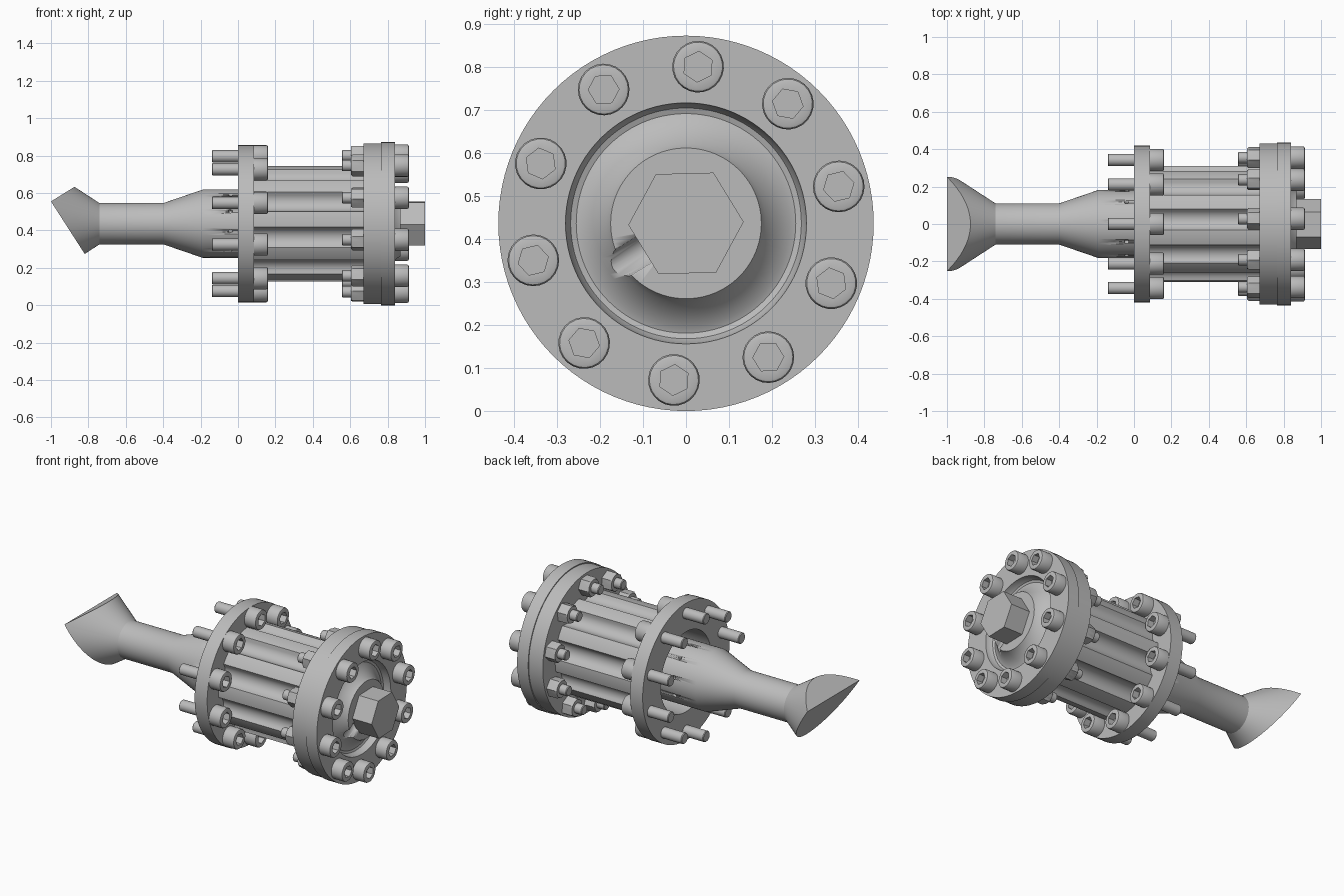
import bpy, bmesh
from math import sin, cos, pi, radians, sqrt
from mathutils import Vector, Matrix

AXIS_Z = 0.436
PHASE = radians(13.6)      # first bolt angle of the end cover
STEP = 2 * pi / 10

cube = bpy.data.objects.get("Cube")
if cube:
    bpy.data.objects.remove(cube, do_unlink=True)

steel = bpy.data.materials.new("steel_grey")
steel.use_nodes = True
GREY = (0.5, 0.5, 0.5, 1)
steel.diffuse_color = GREY
steel.node_tree.nodes["Principled BSDF"].inputs["Base Color"].default_value = GREY


# Radius rules used by the lathe
def round_(r, t):
    return r


def hexa(r, t):
    return r * cos(pi / 6) / cos(t % (pi / 3) - pi / 6)


def fluted(r, t, centre=0.33, groove=0.06):
    a = (t - PHASE + STEP / 2) % STEP - STEP / 2
    s = groove ** 2 - (centre * sin(a)) ** 2
    return min(r, centre * cos(a) - sqrt(s)) if s > 0 else r


def lathe(profile, segs=96, turn=0.0):
    """Sweep (x, radius[, rule]) points around the x axis."""
    bm = bmesh.new()
    rings = []
    for x, r, *rule in profile:
        f = rule[0] if rule else round_
        ring = []
        for i in range(segs):
            t = 2 * pi * i / segs
            rad = f(r, t)
            ring.append(bm.verts.new((x, rad * cos(t + turn), rad * sin(t + turn))))
        rings.append(ring)
    for a, b in zip(rings, rings[1:]):
        for i in range(segs):
            j = (i + 1) % segs
            bm.faces.new((a[i], a[j], b[j], b[i]))
    bmesh.ops.remove_doubles(bm, verts=bm.verts, dist=1e-5)
    bmesh.ops.recalc_face_normals(bm, faces=bm.faces)
    return bm


def to_mesh(bm, name):
    me = bpy.data.meshes.new(name)
    bm.to_mesh(me)
    bm.free()
    me.materials.append(steel)
    me.shade_smooth()
    me.set_sharp_from_angle(angle=radians(28))
    return me


def add(me, name, angle=0.0):
    ob = bpy.data.objects.new(name, me)
    ob.location.z = AXIS_Z
    ob.rotation_euler.x = angle
    bpy.context.collection.objects.link(ob)
    return ob


def part(name, profile, **kw):
    return add(to_mesh(lathe(profile, **kw), name), name)


def bolt_circle(name, profile, radius, phase, turn=0.0):
    bm = lathe(profile, segs=24, turn=turn)
    bmesh.ops.translate(bm, verts=bm.verts, vec=(0, radius, 0))
    me = to_mesh(bm, name)
    for k in range(10):
        add(me, f"{name}_{k + 1}", phase + k * STEP)


def radial_cutter(name, target, x, r, inner, outer, angles):
    """Hidden radial drills subtracted from the target."""
    bm = bmesh.new()
    for a in angles:
        m = (Matrix.Rotation(a, 4, 'X') @ Matrix.Translation((x, (inner + outer) / 2, 0))
             @ Matrix.Rotation(pi / 2, 4, 'X'))
        bmesh.ops.create_cone(bm, cap_ends=True, segments=24, radius1=r, radius2=r,
                              depth=outer - inner, matrix=m)
    cutter = add(to_mesh(bm, name), name)
    cutter.hide_render = True
    cutter.hide_viewport = True
    cutter.display_type = 'WIRE'
    mod = target.modifiers.new("drill", 'BOOLEAN')
    mod.operation = 'DIFFERENCE'
    mod.solver = 'EXACT'
    mod.object = cutter


# Fluted drum, hollow at the nozzle end
part("fluted_body", [(0.6, 0), (0.6, 0.245), (0.08, 0.245), (0.08, 0.31, fluted),
                     (0.68, 0.31, fluted), (0.68, 0)], segs=360)

# Flange at the nozzle end
part("rear_flange", [(0, 0.245), (0, 0.42), (0.085, 0.42), (0.085, 0.245), (0, 0.245)])

# Flange at the cover end
part("front_flange", [(0.67, 0), (0.67, 0.43), (0.765, 0.43), (0.765, 0)])

# Cover with a dished groove around a conical boss
cover = part("end_cover", [(0.765, 0), (0.765, 0.436), (0.84, 0.436), (0.84, 0.28),
                           (0.815, 0.276), (0.8, 0.268), (0.795, 0.255), (0.8, 0.24),
                           (0.822, 0.212), (0.85, 0.185), (0.87, 0.175), (0.87, 0)])
radial_cutter("boss_notch_cutter", cover, 0.87, 0.035, 0.1, 0.2, [radians(212)])

# Hexagonal plug
part("hex_plug", [(0.86, 0), (0.86, 0.134, hexa), (1, 0.134, hexa), (1, 0)],
     segs=24, turn=radians(1.5))

# Nozzle tube with a flared end cut to a chisel edge
bm = lathe([(0.62, 0), (0.62, 0.182), (-0.19, 0.182), (-0.4, 0.11), (-0.74, 0.11),
            (-1.14, 0.37), (-1.14, 0)])
for point, normal in (((-1, 0, 0.119), (-0.28, 0, -0.18)),
                      ((-1, 0, 0.119), (-0.081, 0, 0.13))):
    res = bmesh.ops.bisect_plane(bm, geom=bm.verts[:] + bm.edges[:] + bm.faces[:],
                                 plane_co=Vector(point), plane_no=Vector(normal),
                                 clear_outer=True)
    rim = [e for e in bm.edges if e.is_boundary]
    bmesh.ops.holes_fill(bm, edges=rim, sides=0)
bmesh.ops.recalc_face_normals(bm, faces=bm.faces)
nozzle = add(to_mesh(bm, "flared_nozzle"), "flared_nozzle")
radial_cutter("vent_hole_cutter", nozzle, -0.04, 0.012, 0.15, 0.2,
              [PHASE + k * STEP for k in range(10)])


def socket_bolt(seat, top, tip, shank):
    """Cap screw profile: shank, rounded head and hexagonal socket."""
    return [(tip, 0), (tip, shank - 0.004), (tip + 0.004, shank), (seat, shank),
            (seat, 0.06), (top - 0.008, 0.06), (top - 0.002, 0.057), (top, 0.052),
            (top, 0.036, hexa), (top - 0.04, 0.036, hexa), (top - 0.04, 0)]


# Cover bolts with nuts, and flange bolts
bolt_circle("cover_bolt", socket_bolt(0.84, 0.913, 0.555, 0.03), 0.365, PHASE)
bolt_circle("cover_nut", [(0.605, 0), (0.605, 0.05), (0.612, 0.058, hexa),
                          (0.67, 0.058, hexa), (0.67, 0)], 0.365, PHASE, turn=pi / 6)
bolt_circle("flange_bolt", socket_bolt(0.085, 0.16, -0.14, 0.033), 0.36, pi / 2)
